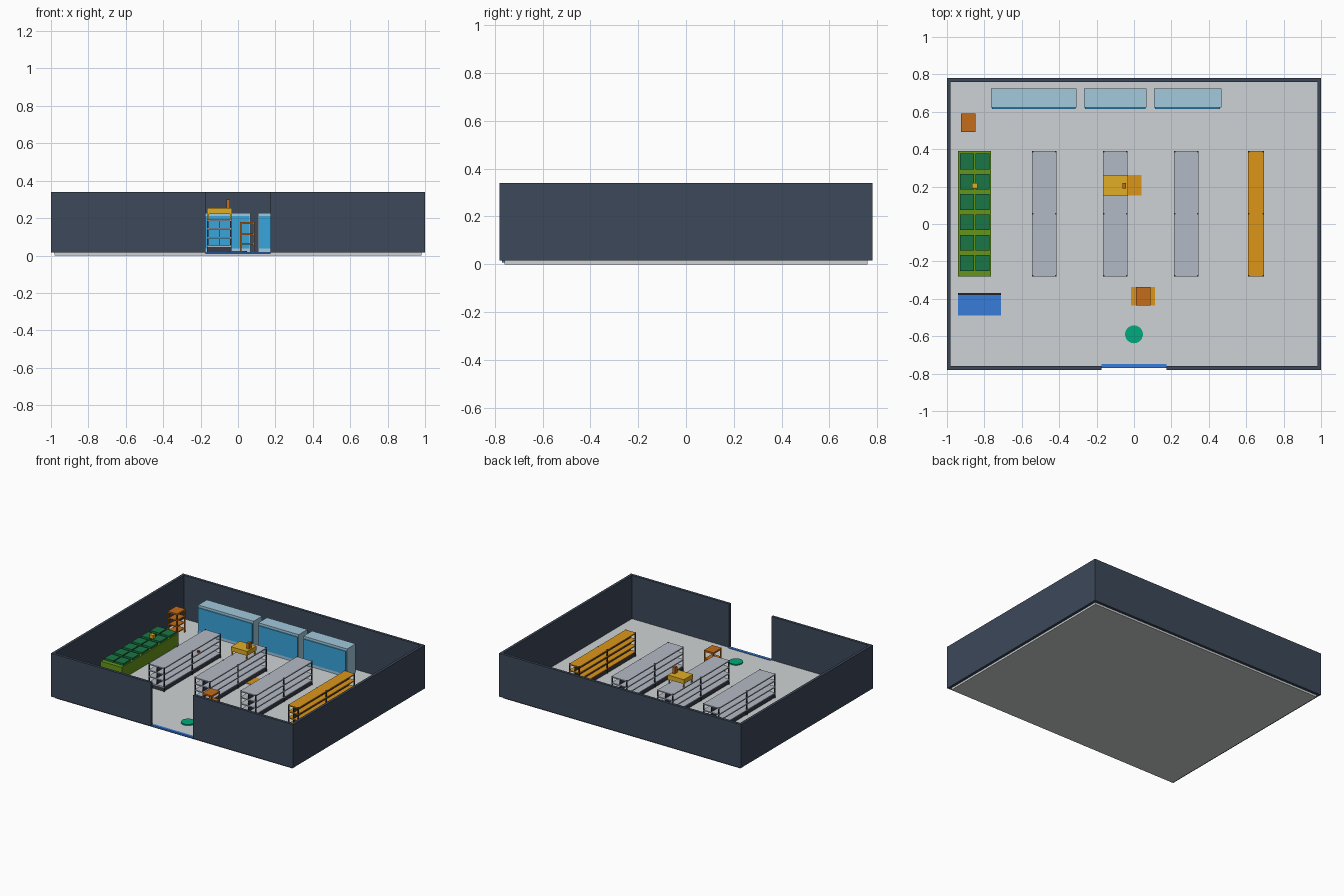
import bpy

if "Cube" in bpy.data.objects:
    bpy.data.objects.remove(bpy.data.objects["Cube"])

def material(name, r, g, b):
    m = bpy.data.materials.new(name)
    m.diffuse_color = (r, g, b, 1)
    m.use_nodes = True
    m.node_tree.nodes["Principled BSDF"].inputs["Base Color"].default_value = m.diffuse_color
    return m

WALL = material("slate", 0.045, 0.065, 0.10)
FLOOR = material("pale_floor", 0.62, 0.65, 0.66)
STEEL = material("shelf_grey", 0.45, 0.49, 0.56)
DARK = material("dark_frame", 0.04, 0.045, 0.065)
CASE = material("cooler_case", 0.36, 0.58, 0.72)
GLASS = material("cooler_glass", 0.04, 0.38, 0.72)
AMBER = material("amber", 0.72, 0.30, 0.01)
GOLD = material("gold", 0.75, 0.42, 0.02)
BROWN = material("orange_brown", 0.55, 0.15, 0.01)
OLIVE = material("olive", 0.13, 0.30, 0.01)
CRATE = material("crate_green", 0.01, 0.18, 0.06)
BLUE = material("mat_blue", 0.04, 0.20, 0.70)
TEAL = material("marker_teal", 0.0, 0.40, 0.20)
RED = material("red", 0.7, 0.05, 0.05)

F = 0.015  # floor level

def box(name, x0, x1, y0, y1, z0, z1, mat):
    xs, ys, zs = (x0, x1), (y0, y1), (z0, z1)
    verts = [(x, y, z) for x in xs for y in ys for z in zs]
    faces = [(0, 1, 3, 2), (4, 6, 7, 5), (0, 4, 5, 1), (2, 3, 7, 6), (0, 2, 6, 4), (1, 5, 7, 3)]
    me = bpy.data.meshes.new(name)
    me.from_pydata(verts, [], faces)
    me.materials.append(mat)
    ob = bpy.data.objects.new(name, me)
    bpy.context.collection.objects.link(ob)
    return ob

# Room shell with a doorway in the front wall
box("floor", -0.98, 0.98, -0.76, 0.76, 0, F, FLOOR)
box("back_wall", -1, 1, 0.76, 0.78, F, 0.34, WALL)
box("left_wall", -1, -0.98, -0.76, 0.76, F, 0.34, WALL)
box("right_wall", 0.98, 1, -0.76, 0.76, F, 0.34, WALL)
box("front_wall_left", -1, -0.175, -0.78, -0.76, F, 0.34, WALL)
box("front_wall_right", 0.175, 1, -0.78, -0.76, F, 0.34, WALL)
box("door_threshold", -0.175, 0.175, -0.77, -0.748, 0.008, 0.019, BLUE)

# Coolers along the back wall
for i, (a, b) in enumerate([(-0.765, -0.307), (-0.267, 0.067), (0.107, 0.467)]):
    box(f"cooler_case_{i}", a, b, 0.622, 0.724, F, 0.228, CASE)
    box(f"cooler_glass_{i}", a + 0.006, b - 0.006, 0.615, 0.622, 0.038, 0.21, GLASS)

# Shelving units: plinth, shelves, spine and corner posts
def shelving(name, x0, x1, mat, double=True):
    y0, y1, top = -0.28, 0.39, 0.192
    box(name + "_plinth", x0 + 0.006, x1 - 0.006, y0 + 0.006, y1 - 0.006, F, 0.045, DARK)
    for k in range(4):
        z = 0.045 + k * 0.0465
        box(f"{name}_shelf_{k}", x0, x1, y0, y1, z, z + 0.008, mat)
    spine = (x0 + x1) / 2 if double else x1 - 0.004
    box(name + "_spine", spine - 0.002, spine + 0.002, y0 + 0.004, y1 - 0.004, 0.045, top, DARK)
    p = 0.007
    for y in (y0, (y0 + y1 - p) / 2, y1 - p):
        for x in (x0, x1 - p):
            box(name + "_post", x, x + p, y, y + p, F, top + 0.003, DARK)

for i, x in enumerate((-0.545, -0.165, 0.215)):
    shelving(f"aisle_{i}", x, x + 0.13, STEEL)
shelving("side_aisle", 0.61, 0.695, AMBER)
box("red_item", -0.435, -0.42, 0.135, 0.149, 0.146, 0.16, RED)

# Raised display on the middle shelving, with its floor mat
box("display_box", -0.166, -0.032, 0.153, 0.262, 0.222, 0.255, GOLD)
for x in (-0.163, -0.043):
    for y in (0.156, 0.251):
        box("display_leg", x, x + 0.008, y, y + 0.008, 0.19, 0.222, GOLD)
box("display_marker", -0.061, -0.043, 0.19, 0.22, 0.255, 0.30, BROWN)
box("display_mat", -0.09, 0.04, 0.153, 0.262, F, 0.018, AMBER)

# Produce bin with two columns of six crates
box("produce_bin", -0.94, -0.765, -0.28, 0.39, F, 0.105, OLIVE)
for r in range(6):
    for c in range(2):
        x, y = -0.931 + c * 0.083, -0.25 + r * 0.1085
        box("produce_crate", x, x + 0.075, y, y + 0.084, 0.105, 0.119, CRATE)
box("produce_tag", -0.866, -0.836, 0.19, 0.219, 0.119, 0.145, GOLD)

# Small stands: top on four legs with lower shelves
def stand(name, x0, x1, y0, y1, h, levels):
    box(name + "_top", x0, x1, y0, y1, h - 0.012, h, BROWN)
    p = 0.008
    for x in (x0, x1 - p):
        for y in (y0, y1 - p):
            box(name + "_leg", x, x + p, y, y + p, F, h - 0.012, BROWN)
    for z in levels:
        box(name + "_shelf", x0 + 0.003, x1 - 0.003, y0 + 0.003, y1 - 0.003, z, z + 0.007, BROWN)

stand("corner_stand", -0.925, -0.848, 0.492, 0.59, 0.188, (0.04, 0.085, 0.13))
stand("entrance_stand", 0.01, 0.088, -0.436, -0.338, 0.18, (0.06, 0.11))
box("entrance_mat", -0.017, 0.112, -0.436, -0.338, F, 0.018, AMBER)

# Blue floor area with a low dark rail
box("service_mat", -0.94, -0.712, -0.49, -0.38, F, 0.019, BLUE)
box("service_rail", -0.94, -0.712, -0.38, -0.368, F, 0.035, DARK)

# Round entrance marker
bpy.ops.mesh.primitive_cylinder_add(vertices=24, radius=0.048, depth=0.008, location=(0, -0.59, F + 0.004))
marker = bpy.context.object
marker.name = "round_marker"
marker.data.materials.append(TEAL)
